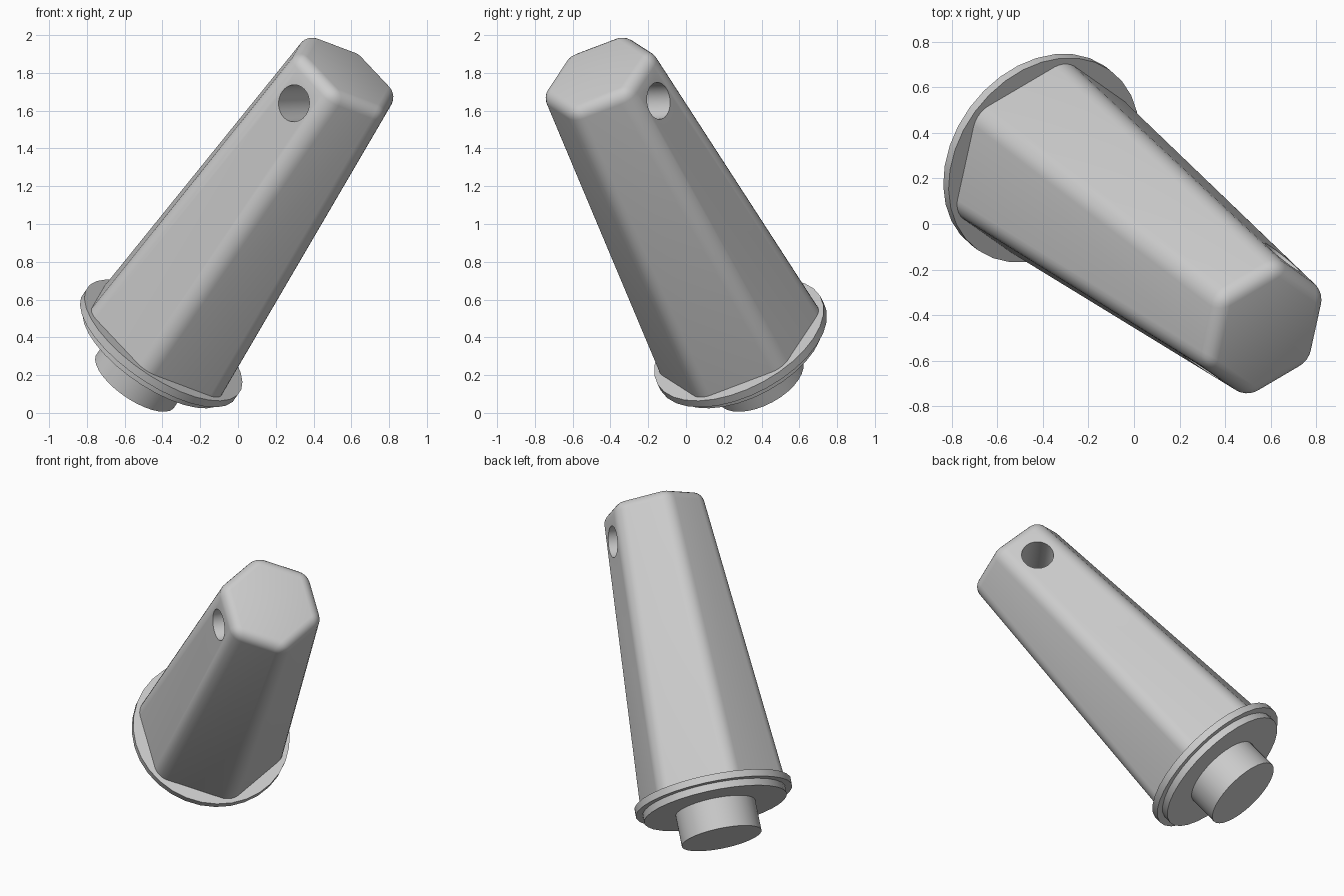
import bpy
import bmesh
from math import cos, sin, pi, radians
from mathutils import Matrix, Vector

cube = bpy.data.objects.get("Cube")
if cube:
    bpy.data.objects.remove(cube, do_unlink=True)

grey = bpy.data.materials.new("plain_grey")
grey.use_nodes = True
COLOUR = (0.6, 0.6, 0.6, 1)
grey.diffuse_color = COLOUR
grey.node_tree.nodes["Principled BSDF"].inputs["Base Color"].default_value = COLOUR

# Tilted frame: local z runs up the grip, local y runs along the hole
axis = Vector((0.52, -0.40, 0.755)).normalized()
across = Vector((0.59, 0.81, 0.02))
across = (across - axis * across.dot(axis)).normalized()
side = across.cross(axis)
FRAME = Matrix((side, across, axis)).transposed().to_4x4()
FRAME.translation = (-0.395, 0.28, 0.385)


def lathe(name, profile, sides):
    """Closed solid from (radius, height) rings."""
    bm = bmesh.new()
    rings = [[bm.verts.new((r * cos(2 * pi * i / sides), r * sin(2 * pi * i / sides), z))
              for i in range(sides)] for r, z in profile]
    for low, high in zip(rings, rings[1:]):
        for i in range(sides):
            j = (i + 1) % sides
            bm.faces.new((low[i], low[j], high[j], high[i]))
    bm.faces.new(rings[0][::-1])
    bm.faces.new(rings[-1])
    mesh = bpy.data.meshes.new(name)
    bm.to_mesh(mesh)
    bm.free()
    obj = bpy.data.objects.new(name, mesh)
    bpy.context.collection.objects.link(obj)
    mesh.materials.append(grey)
    obj.matrix_world = FRAME
    return obj


def smooth(obj, angle):
    bpy.ops.object.select_all(action="DESELECT")
    obj.select_set(True)
    bpy.context.view_layer.objects.active = obj
    bpy.ops.object.shade_smooth_by_angle(angle=radians(angle))


# Tapered six-sided grip, rounded everywhere except at its foot
grip = lathe("grip", [(0.478, 0), (0.33, 1.88)], 6)
bm = bmesh.new()
bm.from_mesh(grip.data)
edges = [e for e in bm.edges if max(v.co.z for v in e.verts) > 1]
bmesh.ops.bevel(bm, geom=edges, offset=0.06, offset_type="OFFSET",
                segments=5, profile=0.5, affect="EDGES")
bm.to_mesh(grip.data)
bm.free()

# Cord hole through the grip near its end
cutter = lathe("hole_cutter", [(0.098, -0.6), (0.098, 0.6)], 32)
cutter.matrix_world = FRAME @ Matrix.Translation((0, 0, 1.67)) @ Matrix.Rotation(pi / 2, 4, "X")
cutter.hide_render = True
cutter.hide_set(True)
bpy.context.view_layer.update()
cut = grip.modifiers.new("cord_hole", "BOOLEAN")
cut.operation = "DIFFERENCE"
cut.solver = "EXACT"
cut.object = cutter
bpy.context.view_layer.update()
baked = bpy.data.meshes.new_from_object(grip.evaluated_get(bpy.context.evaluated_depsgraph_get()))
grip.modifiers.clear()
grip.data = baked
bpy.data.objects.remove(cutter, do_unlink=True)
smooth(grip, 25)

# Stepped collar and plug under the grip
smooth(lathe("collar_rim", [(0.49, -0.045), (0.49, 0)], 32), 30)
smooth(lathe("collar_step", [(0.447, -0.09), (0.447, -0.04)], 32), 30)
smooth(lathe("plug", [(0.25, -0.285), (0.25, -0.08)], 32), 30)
